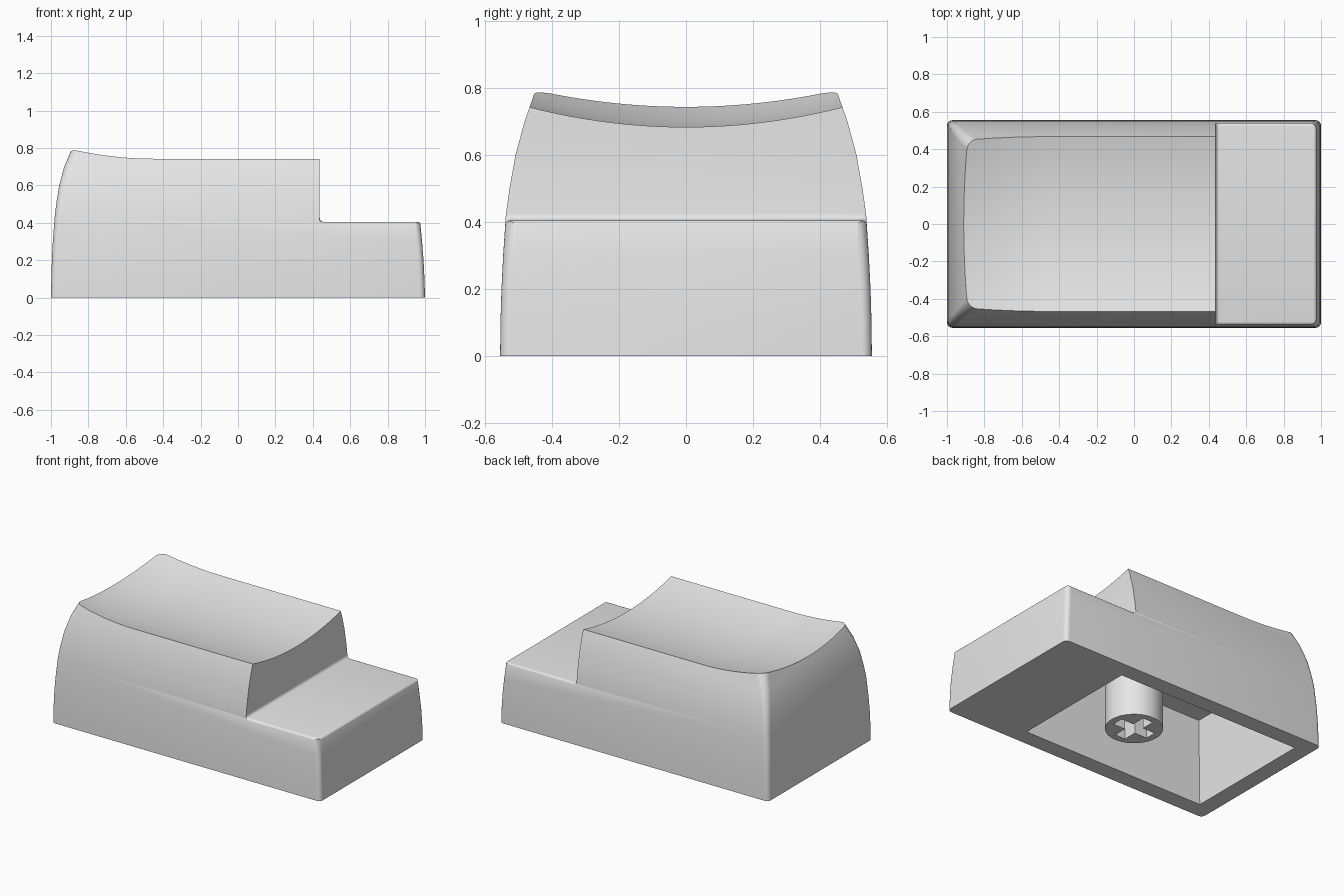
import bpy, bmesh, math

if "Cube" in bpy.data.objects:
    bpy.data.objects.remove(bpy.data.objects["Cube"], do_unlink=True)

grey = bpy.data.materials.new("light grey plastic")
grey.use_nodes = True
grey.diffuse_color = (0.8, 0.8, 0.8, 1)
grey.node_tree.nodes["Principled BSDF"].inputs["Base Color"].default_value = (0.8, 0.8, 0.8, 1)


def loft(name, rings):
    """Closed solid skinned over rings of equal point count."""
    bm = bmesh.new()
    rows = [[bm.verts.new(p) for p in ring] for ring in rings]
    n = len(rows[0])
    for a, b in zip(rows, rows[1:]):
        for i in range(n):
            j = (i + 1) % n
            bm.faces.new((a[i], a[j], b[j], b[i]))
    bm.faces.new(rows[0])
    bm.faces.new(rows[-1])
    bmesh.ops.recalc_face_normals(bm, faces=bm.faces)
    mesh = bpy.data.meshes.new(name)
    bm.to_mesh(mesh)
    bm.free()
    mesh.materials.append(grey)
    obj = bpy.data.objects.new(name, mesh)
    bpy.context.collection.objects.link(obj)
    return obj


def activate(obj):
    bpy.ops.object.select_all(action='DESELECT')
    obj.select_set(True)
    bpy.context.view_layer.objects.active = obj


def cut(target, cutter):
    cutter.hide_render = True
    activate(target)
    mod = target.modifiers.new("cut", 'BOOLEAN')
    mod.operation = 'DIFFERENCE'
    mod.solver = 'EXACT'
    mod.object = cutter
    bpy.ops.object.modifier_apply(modifier=mod.name)
    bpy.data.objects.remove(cutter, do_unlink=True)


def rounded_ring(z, half_y, x0, x1, r, steps=6):
    ring = []
    corners = ((x1 - r, half_y - r), (x0 + r, half_y - r),
               (x0 + r, r - half_y), (x1 - r, r - half_y))
    for k, (cx, cy) in enumerate(corners):
        for s in range(steps + 1):
            a = math.pi / 2 * (k + s / steps)
            ring.append((cx + r * math.cos(a), cy + r * math.sin(a), z))
    return ring


def rect(z, half_y, x0, x1):
    return [(x0, -half_y, z), (x1, -half_y, z), (x1, half_y, z), (x0, half_y, z)]


def above_surface(name, xs, ys, height, top=1.2):
    """Solid filling the space above a height function."""
    return loft(name, [[(x, y, height(x, y)) for y in ys]
                       + [(x, ys[-1], top), (x, ys[0], top)] for x in xs])


# Body: bulging sides; columns are height, half depth, left, right, corner radius
levels = [
    (0, .555, -1, 1, .03), (.1, .554, -.998, .997, .03),
    (.2, .551, -.995, .992, .03), (.3, .546, -.99, .984, .032),
    (.42, .538, -.981, .973, .035), (.5, .527, -.972, .965, .038),
    (.6, .509, -.956, .95, .042), (.7, .482, -.929, .925, .048),
    (.8, .447, -.886, .885, .055), (.9, .405, -.835, .835, .06),
]
body = loft("keycap_body", [rounded_ring(*level) for level in levels])


# Scooped top: a trough along x that curls up at the left end
def dish(x, y):
    return .683 + .06 * (y / .47) ** 2 + .06 * (max(0, -.45 - x) / .46) ** 2


cut(body, above_surface("dish_cutter",
                        [-1.1 + 1.7 * i / 40 for i in range(41)],
                        [-.6 + 1.2 * i / 28 for i in range(29)], dish))

# Low step: flat platform with rounded rim and a small fillet at the wall
R, WALL, EDGE_X, EDGE_Y = .02, .437, .978, .542


def platform(x, y):
    u = max(0, R - (EDGE_X - x))
    v = max(0, R - (EDGE_Y - abs(y)))
    q = min(R, math.hypot(u, v))
    t = min(R, x - WALL)
    fillet = R - math.sqrt(R * R - (R - t) ** 2)
    return .405 - R + math.sqrt(R * R - q * q) + fillet


arc = [R * (1 - math.cos(math.pi / 2 * i / 5)) for i in range(6)]
bend = [R * math.sin(math.pi / 2 * i / 5) for i in range(6)]
half = [EDGE_Y - R + b for b in bend] + [.65]
cut(body, above_surface("step_cutter",
                        [WALL + a for a in arc] + [EDGE_X - R + b for b in bend] + [1.1],
                        [-y for y in reversed(half)] + half, platform))

# Hollow underside, tapering toward its ceiling
cut(body, loft("cavity_cutter", [rect(-.1, .447, -.893, .489),
                                 rect(.57, .43, -.87, .36)]))

# Stem with a cross-shaped socket
stem = loft("stem", [[(.175 * math.cos(a), .175 * math.sin(a), z)
                      for a in [math.tau * i / 48 for i in range(48)]]
                     for z in (0, .6)])
for hx, hy in ((.13, .038), (.038, .13)):
    cut(stem, loft("socket_cutter", [rect(z, hy, -hx, hx) for z in (-.1, .25)]))

for obj in (body, stem):
    activate(obj)
    bpy.ops.object.shade_smooth_by_angle(angle=math.radians(35))
